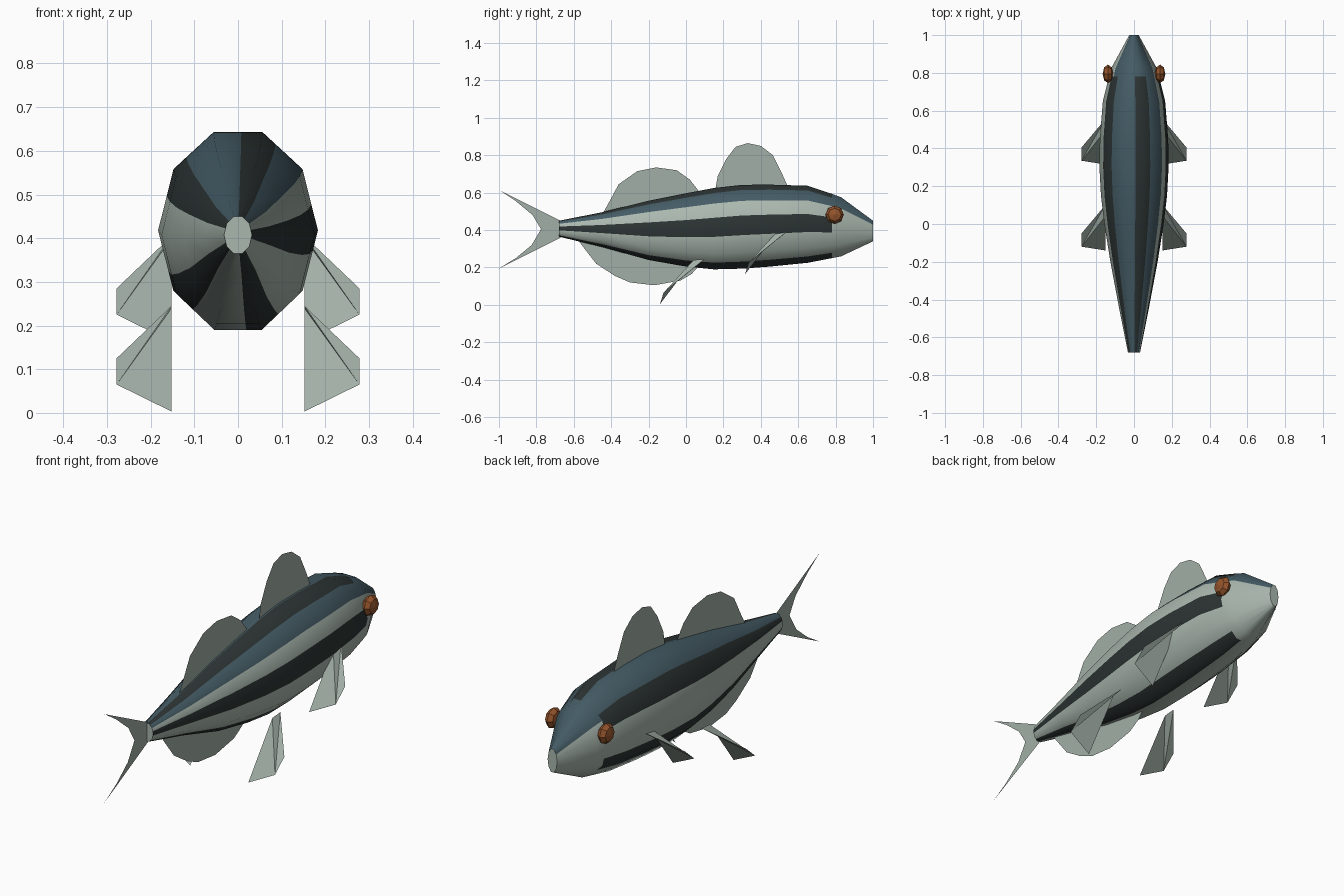
import bpy, math
from mathutils import Vector

if "Cube" in bpy.data.objects:
    bpy.data.objects.remove(bpy.data.objects["Cube"])


def material(name, rgb):
    m = bpy.data.materials.new(name)
    m.diffuse_color = (*rgb, 1)
    m.use_nodes = True
    m.node_tree.nodes["Principled BSDF"].inputs["Base Color"].default_value = m.diffuse_color
    return m


SILVER = material("silver_grey", (0.40, 0.475, 0.425))
BLUE = material("slate_blue", (0.058, 0.105, 0.13))
DARK = material("dark_stripe", (0.025, 0.034, 0.033))
EYE = material("eye_brown", (0.30, 0.09, 0.025))
FIN = material("fin_grey", (0.36, 0.43, 0.385))


def make(name, verts, faces, mats):
    me = bpy.data.meshes.new(name)
    me.from_pydata(verts, [], faces)
    for m in mats:
        me.materials.append(m)
    ob = bpy.data.objects.new(name, me)
    bpy.context.collection.objects.link(ob)
    return ob


# Body stations: y, half width, bottom z, top z
STATIONS = [(-0.68, 0.032, 0.365, 0.45), (-0.45, 0.078, 0.31, 0.495),
            (-0.2, 0.125, 0.24, 0.557), (0, 0.157, 0.205, 0.597),
            (0.15, 0.175, 0.19, 0.625), (0.3, 0.183, 0.194, 0.642),
            (0.45, 0.181, 0.205, 0.643), (0.65, 0.165, 0.225, 0.637),
            (0.78, 0.133, 0.25, 0.594), (0.83, 0.118, 0.26, 0.575),
            (1, 0.025, 0.34, 0.45)]
STRIPES = [2 + 72 * k for k in range(5)]
HALF = 13.5

# Ten-sided section, with extra cuts along the stripe edges
cuts = set(range(0, 360, 36))
for s in STRIPES:
    cuts |= {(s - HALF) % 360, (s + HALF) % 360}
angles = sorted(cuts)
N = len(angles)


def ring(y, rx, lo, hi):
    rz, cz = (hi - lo) / 2 / math.sin(math.radians(72)), (hi + lo) / 2
    pts = []
    for a in angles:
        r = math.cos(math.radians(18)) / math.cos(math.radians(a % 36 - 18))
        t = math.radians(a)
        pts.append((rx * r * math.cos(t), y, cz + rz * r * math.sin(t)))
    return pts


def paint(y, a):
    if y < 0.78 and any(abs((a - s + 180) % 360 - 180) < HALF for s in STRIPES):
        return 2
    return 1 if 36 < a < 144 else 0


verts, faces, colours = [], [], []
for st in STATIONS:
    verts += ring(*st)
for i in range(len(STATIONS) - 1):
    ym = (STATIONS[i][0] + STATIONS[i + 1][0]) / 2
    for j in range(N):
        k = (j + 1) % N
        faces.append((i * N + j, i * N + k, (i + 1) * N + k, (i + 1) * N + j))
        colours.append(paint(ym, (angles[j] + (angles[k] or 360)) / 2))
# Flat end caps on their own points keep a crisp edge
side_count = len(verts)
for st, order in ((STATIONS[0], -1), (STATIONS[-1], 1)):
    start = len(verts)
    verts += ring(*st)
    idx = list(range(start, start + N))
    faces.append(idx if order < 0 else idx[::-1])
    colours.append(0)
faces = [tuple(f) for f in faces]
body = make("body", verts, [f[::-1] for f in faces], [SILVER, BLUE, DARK])
for p, c in zip(body.data.polygons, colours):
    p.material_index = c
    p.use_smooth = True
# Rounded shading across the flats
normals = []
for n, v in enumerate(body.data.vertices):
    if n >= side_count:
        normals.append((0, -1 if v.co.y < 0 else 1, 0))
        continue
    y, rx, lo, hi = STATIONS[n // N]
    rz = (hi - lo) / 1.9
    t = math.radians(angles[n % N])
    nv = Vector((math.cos(t) / rx, 0, math.sin(t) / rz)).normalized()
    nv.y = v.normal.y
    normals.append(nv.normalized())
body.data.normals_split_custom_set_from_vertices(normals)


# Upright fins in the middle plane, given as y, z outlines
def upright_fin(name, outline):
    make(name, [(0, y, z) for y, z in outline], [tuple(range(len(outline)))], [FIN])


upright_fin("front_dorsal_fin", [(0.15, 0.58), (0.17, 0.69), (0.215, 0.78),
            (0.265, 0.845), (0.33, 0.865), (0.40, 0.85), (0.465, 0.80),
            (0.51, 0.71), (0.55, 0.62), (0.5, 0.58)])
upright_fin("rear_dorsal_fin", [(-0.45, 0.48), (-0.40, 0.57), (-0.36, 0.645),
            (-0.26, 0.715), (-0.16, 0.735), (-0.05, 0.72), (0.02, 0.67),
            (0.075, 0.60), (0.0, 0.56)])
upright_fin("anal_fin", [(-0.58, 0.35), (-0.55, 0.31), (-0.48, 0.22),
            (-0.38, 0.155), (-0.30, 0.12), (-0.17, 0.105), (-0.03, 0.13),
            (0.03, 0.165), (0.07, 0.21), (-0.1, 0.25)])
# Forked tail as two lobes meeting at the middle
tail = [(-0.67, 0.45), (-1, 0.615), (-0.91, 0.555), (-0.82, 0.48), (-0.775, 0.405),
        (-0.825, 0.32), (-0.91, 0.25), (-1, 0.195), (-0.67, 0.36), (-0.67, 0.405)]
make("tail_fin", [(0, y, z) for y, z in tail],
     [(0, 1, 2), (0, 2, 3), (0, 3, 4, 9), (9, 4, 5, 8), (8, 5, 6), (8, 6, 7)], [FIN])

# Paired folded side fins and eyes
PADDLE = [(0.152, 0.10, 0.245), (0.278, -0.05, 0.125), (0.278, -0.12, 0.065),
          (0.152, -0.14, 0.003), (0.152, 0.04, 0.24)]
for side, s in (("right", 1), ("left", -1)):
    for part, dy, dz in (("pelvic_fin", 0, 0), ("pectoral_fin", 0.455, 0.16)):
        make(side + "_" + part, [(s * x, y + dy, z + dz) for x, y, z in PADDLE],
             [(0, 1, 2), (0, 2, 4), (4, 2, 3)], [FIN])
    bpy.ops.mesh.primitive_uv_sphere_add(segments=8, ring_count=4, radius=1,
                                         location=(s * 0.138, 0.795, 0.482),
                                         rotation=(0, math.pi / 2, 0))
    eye = bpy.context.object
    eye.name = side + "_eye"
    eye.scale = (0.049, 0.049, 0.028)
    eye.data.materials.append(EYE)
